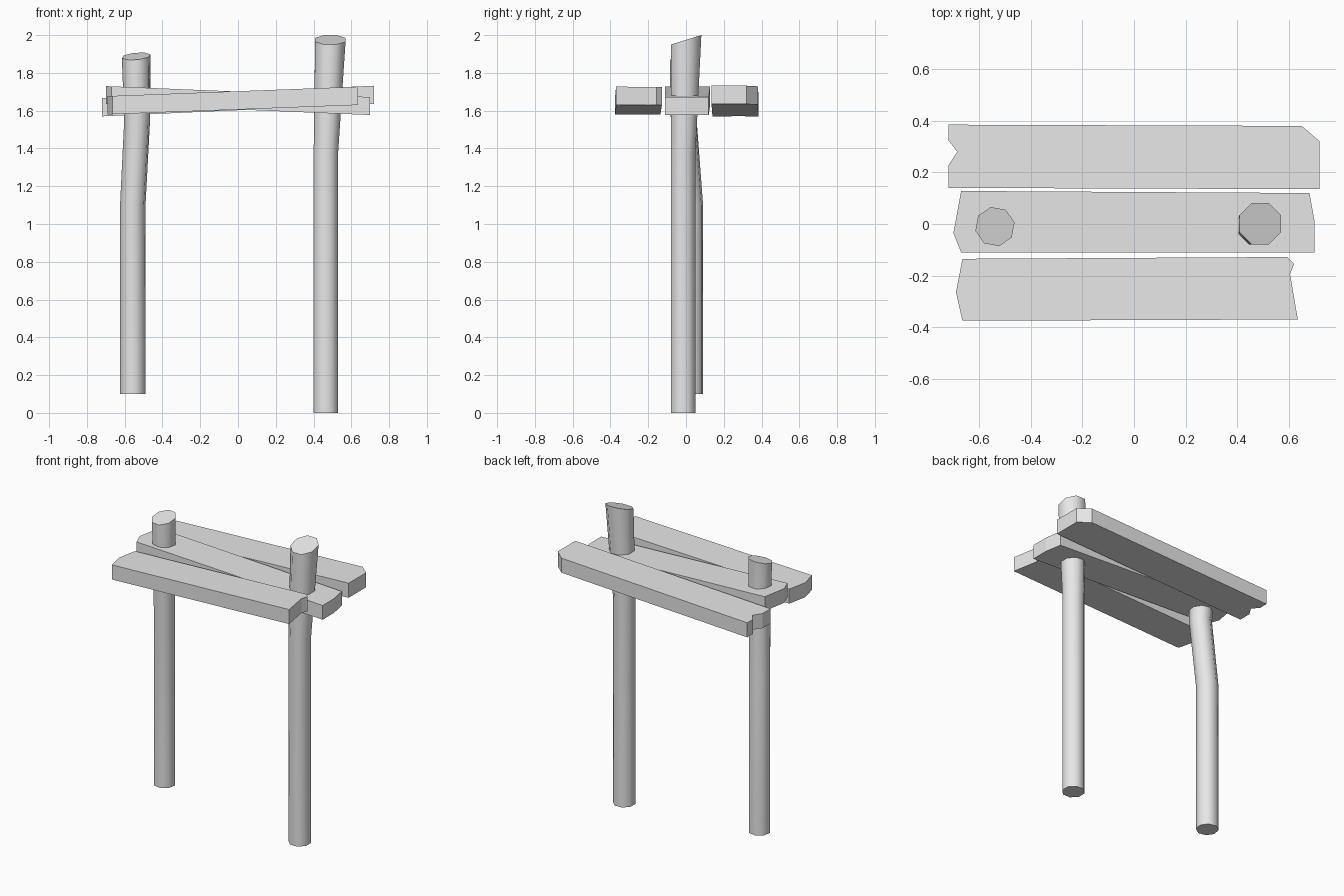
import bpy, bmesh, math

cube = bpy.data.objects.get("Cube")
if cube:
    bpy.data.objects.remove(cube, do_unlink=True)

# One plain grey for the whole model
grey = bpy.data.materials.new("plain_grey")
grey.use_nodes = True
grey.diffuse_color = (0.8, 0.8, 0.8, 1)
grey.node_tree.nodes["Principled BSDF"].inputs["Base Color"].default_value = (0.8, 0.8, 0.8, 1)


def finish(bm, name):
    bmesh.ops.recalc_face_normals(bm, faces=bm.faces)
    mesh = bpy.data.meshes.new(name)
    bm.to_mesh(mesh)
    bm.free()
    mesh.materials.append(grey)
    obj = bpy.data.objects.new(name, mesh)
    bpy.context.collection.objects.link(obj)
    return obj


def plank(name, outline, left_z, right_z, thickness):
    """Board with a chipped outline, sloping between the given underside heights."""
    bm = bmesh.new()
    x0 = min(x for x, y in outline)
    x1 = max(x for x, y in outline)
    base = [bm.verts.new((x, y, left_z + (right_z - left_z) * (x - x0) / (x1 - x0)))
            for x, y in outline]
    face = bm.faces.new(base)
    ext = bmesh.ops.extrude_face_region(bm, geom=[face], use_keep_orig=True)
    top = [v for v in ext["geom"] if isinstance(v, bmesh.types.BMVert)]
    bmesh.ops.translate(bm, verts=top, vec=(0, 0, thickness))
    return finish(bm, name)


def post(name, rings, turn, tilt_x, tilt_y):
    """Eight-sided post through (x, y, z, radius) rings, with a slanted top cut."""
    bm = bmesh.new()
    loops = []
    for n, (x, y, z, r) in enumerate(rings):
        last = n == len(rings) - 1
        loop = []
        for i in range(8):
            a = math.radians(turn + 45 * i)
            dx, dy = r * math.cos(a), r * math.sin(a)
            slant = tilt_x * dx + tilt_y * dy if last else 0
            loop.append(bm.verts.new((x + dx, y + dy, z + slant)))
        loops.append(loop)
    for low, high in zip(loops, loops[1:]):
        for i in range(8):
            j = (i + 1) % 8
            bm.faces.new((low[i], low[j], high[j], high[i]))
    bm.faces.new(loops[0])
    bm.faces.new(loops[-1])
    obj = finish(bm, name)
    bpy.ops.object.select_all(action="DESELECT")
    obj.select_set(True)
    bpy.context.view_layer.objects.active = obj
    bpy.ops.object.shade_smooth_by_angle(angle=math.radians(50))
    return obj


# Three rough boards; the middle one slopes the other way
plank("back_plank", [(-0.72, 0.385), (0.65, 0.38), (0.72, 0.32), (0.72, 0.135),
                     (-0.72, 0.14), (-0.72, 0.225), (-0.685, 0.28), (-0.72, 0.325)],
      1.57, 1.635, 0.097)
plank("middle_plank", [(-0.67, 0.128), (0.68, 0.12), (0.7, 0.01), (0.7, -0.11),
                       (-0.67, -0.11), (-0.7, -0.035)],
      1.635, 1.577, 0.095)
plank("front_plank", [(-0.665, -0.135), (0.595, -0.128), (0.62, -0.155), (0.605, -0.195),
                      (0.635, -0.37), (-0.665, -0.375), (-0.69, -0.265)],
      1.58, 1.63, 0.097)

# Straight post on the model's left, flaring towards its top
post("left_post", [(0.465, -0.015, 0, 0.07), (0.465, -0.015, 1.37, 0.07),
                   (0.489, 0.001, 1.975, 0.087)], 22.5, 0, 0.31)
# Shorter bent post on the model's right
post("right_post", [(-0.557, 0.023, 0.1, 0.069), (-0.557, 0.023, 1.1, 0.069),
                    (-0.534, -0.012, 1.55, 0.07), (-0.539, -0.01, 1.888, 0.0775)],
     12, 0.08, 0.25)
